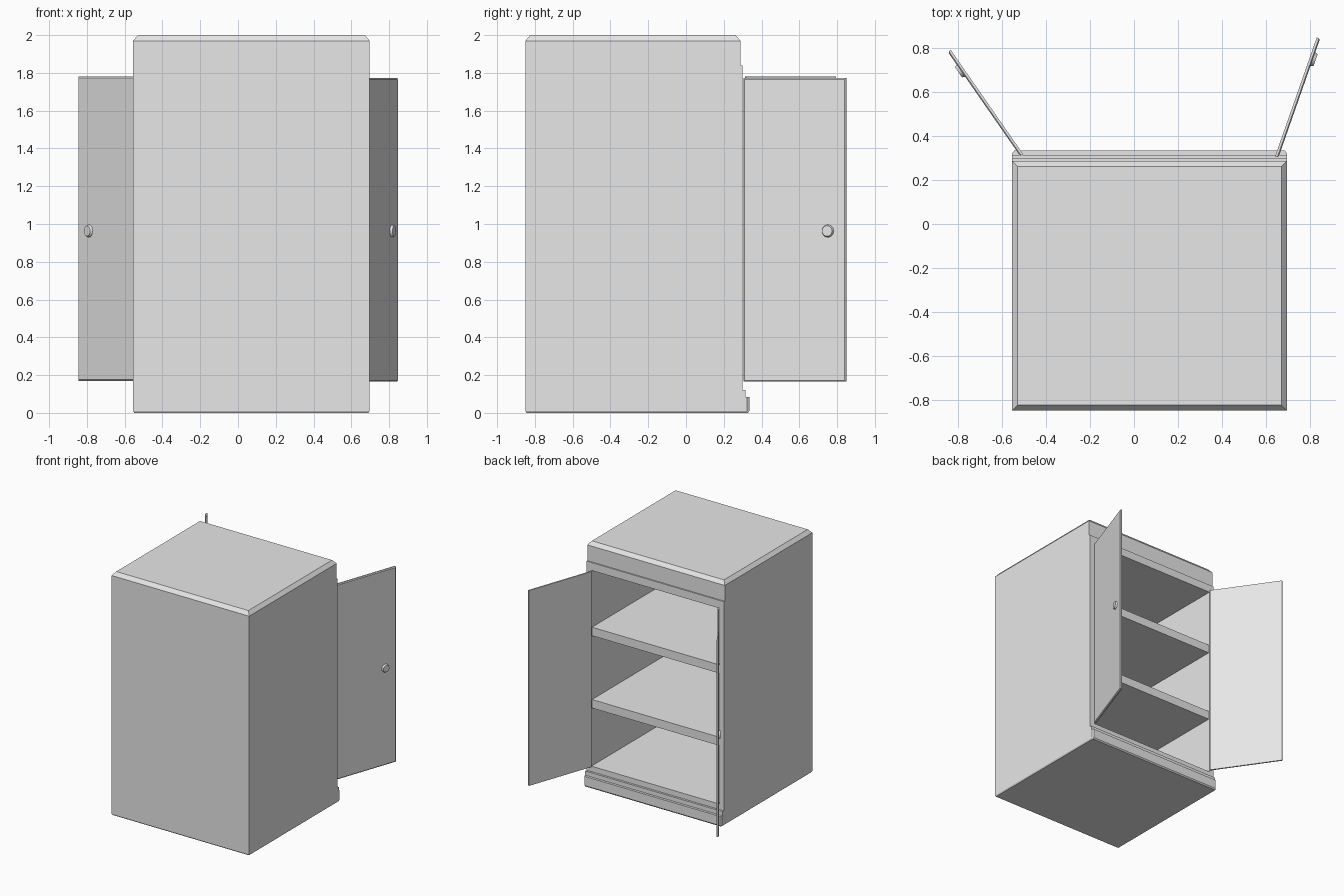
import bpy, bmesh, math
from mathutils import Matrix, Vector

cube = bpy.data.objects.get("Cube")
if cube:
    bpy.data.objects.remove(cube, do_unlink=True)

grey = bpy.data.materials.new("light_grey")
grey.use_nodes = True
grey.diffuse_color = (0.8, 0.8, 0.8, 1)
grey.node_tree.nodes["Principled BSDF"].inputs["Base Color"].default_value = (0.8, 0.8, 0.8, 1)


def finish(name, bm):
    bmesh.ops.recalc_face_normals(bm, faces=bm.faces)
    mesh = bpy.data.meshes.new(name)
    bm.to_mesh(mesh)
    bm.free()
    mesh.materials.append(grey)
    obj = bpy.data.objects.new(name, mesh)
    bpy.context.collection.objects.link(obj)
    return obj


def add_box(bm, lo, hi):
    lo, hi = Vector(lo), Vector(hi)
    m = Matrix.Translation((lo + hi) / 2) @ Matrix.Diagonal((*(hi - lo), 1))
    return bmesh.ops.create_cube(bm, size=1, matrix=m)["verts"]


def box(name, lo, hi):
    bm = bmesh.new()
    add_box(bm, lo, hi)
    return finish(name, bm)


X0, X1 = -0.555, 0.697      # outer sides
IN0, IN1 = -0.515, 0.652    # inner sides
BACK = -0.81

# Cabinet body: side outline with stepped plinth and lintel, swept across
outline = [(-0.845, 0), (0.327, 0), (0.335, 0.01), (0.335, 0.085), (0.315, 0.085),
           (0.315, 0.12), (0.298, 0.12), (0.298, 1.84), (0.288, 1.84),
           (0.288, 1.97), (0.263, 2), (-0.825, 2), (-0.85, 1.97), (-0.85, 0.01)]
bm = bmesh.new()
face = bm.faces.new([bm.verts.new((X0, y, z)) for y, z in outline])
swept = bmesh.ops.extrude_face_region(bm, geom=[face])["geom"]
for v in swept:
    if isinstance(v, bmesh.types.BMVert):
        v.co.x = X1
for co, no in (((0, 0, 1.97), (0, 0, 1)), ((0, 0, 0.01), (0, 0, 1)), ((0, 0.322, 0), (0, 1, 0))):
    bmesh.ops.bisect_plane(bm, geom=bm.verts[:] + bm.edges[:] + bm.faces[:],
                           plane_co=co, plane_no=no, dist=1e-5)
# Chamfer the ends of the top, the base and the plinth front
for v in bm.verts:
    inward = 1 if v.co.x < 0 else -1
    if v.co.z > 1.99:
        v.co.x += inward * 0.025
    elif v.co.z < 0.001:
        v.co.x += inward * 0.006
    if v.co.y > 0.33:
        v.co.x += inward * 0.01
body = finish("cabinet_body", bm)

# Hollow interior
cutter = box("interior_cutter", (IN0, BACK, 0.165), (IN1, 0.5, 1.775))
cutter.hide_render = True
cutter.hide_viewport = True
cutter.display_type = 'WIRE'
hollow = body.modifiers.new("interior", 'BOOLEAN')
hollow.operation = 'DIFFERENCE'
hollow.solver = 'EXACT'
hollow.object = cutter

# Shelves
for name, top in (("lower_shelf", 0.71), ("upper_shelf", 1.305)):
    box(name, (IN0, BACK, top - 0.07), (IN1, 0.29, top))


# Open doors, each with a raised outer panel and a round knob
def door(side, hinge, tip, z0, z1, outward):
    hinge, tip = Vector((*hinge, 0)), Vector((*tip, 0))
    width = (tip - hinge).length
    along = (tip - hinge).normalized()
    normal = Vector((along.y, -along.x, 0)) * outward
    frame = Matrix((along, normal, (0, 0, 1))).transposed().to_4x4()
    frame.translation = hinge

    bm = bmesh.new()
    add_box(bm, (0, 0, z0), (width, 0.011, z1))
    outer = [f for f in bm.faces if f.calc_center_median().y > 0.01]
    bmesh.ops.inset_region(bm, faces=outer, thickness=0.01, depth=0.005)
    bm.transform(frame)
    finish(side + "_door", bm)

    bm = bmesh.new()
    spot = Matrix.Translation((0.475, 0.022, 0.963)) @ Matrix.Rotation(-math.pi / 2, 4, 'X')
    bmesh.ops.create_cone(bm, cap_ends=True, segments=20, radius1=0.034, radius2=0.028,
                          depth=0.014, matrix=spot)
    bm.transform(frame)
    finish(side + "_door_knob", bm)


door("left", (0.643, 0.308), (0.833, 0.85), 0.165, 1.772, 1)
door("right", (-0.505, 0.318), (-0.835, 0.793), 0.17, 1.78, -1)
